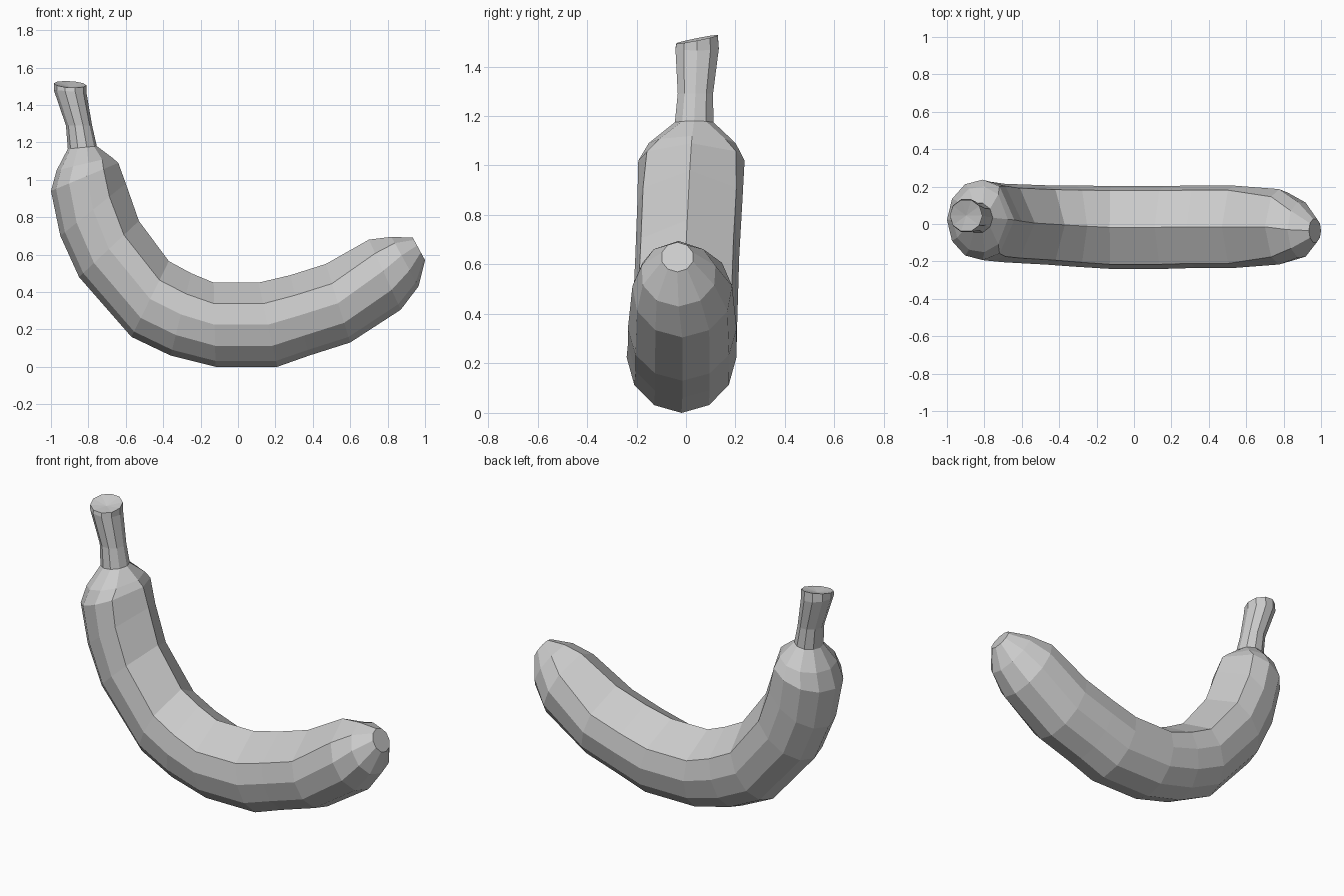
import bpy, bmesh
from math import cos, sin, pi
from mathutils import Vector

cube = bpy.data.objects.get("Cube")
if cube:
    bpy.data.objects.remove(cube, do_unlink=True)

grey = bpy.data.materials.new("soft grey")
grey.use_nodes = True
colour = (0.6, 0.6, 0.6, 1)
grey.diffuse_color = colour
grey.node_tree.nodes["Principled BSDF"].inputs["Base Color"].default_value = colour

# Half cross-section from the outer curve to the inner ridge: (depth, width)
PEEL = [(0, 0), (.07, .5), (.25, .86), (.5, 1), (.75, .89), (1, 0)]
ROUND = [((1 - cos(i * pi / 5)) / 2, sin(i * pi / 5)) for i in range(6)]


def ring(bm, outer, inner, y, half_width, roundness):
    """Ten-sided ring between an outer and an inner point of the outline."""
    a, b = Vector((outer[0], y, outer[1])), Vector((inner[0], y, inner[1]))
    half = [Vector(p).lerp(Vector(q), roundness) for p, q in zip(PEEL, ROUND)]
    side = [(d, w) for d, w in half] + [(d, -w) for d, w in half[-2:0:-1]]
    return [bm.verts.new(a.lerp(b, d) - Vector((0, w * half_width, 0))) for d, w in side]


def loft(name, sections):
    bm = bmesh.new()
    rings = [ring(bm, *s) for s in sections]
    for r, s in zip(rings, rings[1:]):
        for i in range(len(r)):
            j = (i + 1) % len(r)
            bm.faces.new((r[i], r[j], s[j], s[i]))
    # Flat blossom end
    bm.faces.new(rings[0])
    # Cut stem end: slanted rim with a shallow dent
    for v in rings[-1]:
        v.co.z += .2 * (v.co.y - .045)
    cap = bm.faces.new(rings[-1])
    centre = bmesh.ops.poke(bm, faces=[cap])["verts"][0]
    centre.co.z -= .015
    bmesh.ops.recalc_face_normals(bm, faces=bm.faces)
    mesh = bpy.data.meshes.new(name)
    bm.to_mesh(mesh)
    bm.free()
    mesh.materials.append(grey)
    obj = bpy.data.objects.new(name, mesh)
    bpy.context.collection.objects.link(obj)


# Sections: outer (x, z), inner (x, z), y centre, half width, roundness
loft("banana", [
    # blossom end
    ((1, .57), (.935, .69), -.035, .066, 1),
    ((.965, .43), (.82, .695), -.03, .155, .8),
    ((.87, .305), (.70, .68), -.015, .205, .35),
    # curved body
    ((.6, .13), (.47, .55), -.015, .22, 0),
    ((.38, .06), (.28, .49), -.015, .22, 0),
    ((.21, 0), (.11, .45), -.018, .222, 0),
    ((-.12, 0), (-.13, .45), -.018, .222, 0),
    ((-.36, .06), (-.25, .5), -.012, .217, 0),
    ((-.57, .16), (-.37, .565), -.005, .212, 0),
    ((-.85, .48), (-.53, .78), .005, .21, 0),
    ((-.95, .70), (-.60, .98), .015, .212, 0),
    ((-1, .94), (-.64, 1.09), .022, .217, .2),
    # shoulder and neck
    ((-.97, 1.05), (-.675, 1.12), .025, .18, .5),
    ((-.91, 1.165), (-.755, 1.18), .033, .082, 1),
    # stem
    ((-.92, 1.29), (-.78, 1.29), .038, .075, 1),
    ((-.985, 1.48), (-.81, 1.465), .045, .092, 1),
    ((-.985, 1.515), (-.81, 1.505), .045, .088, 1),
])
